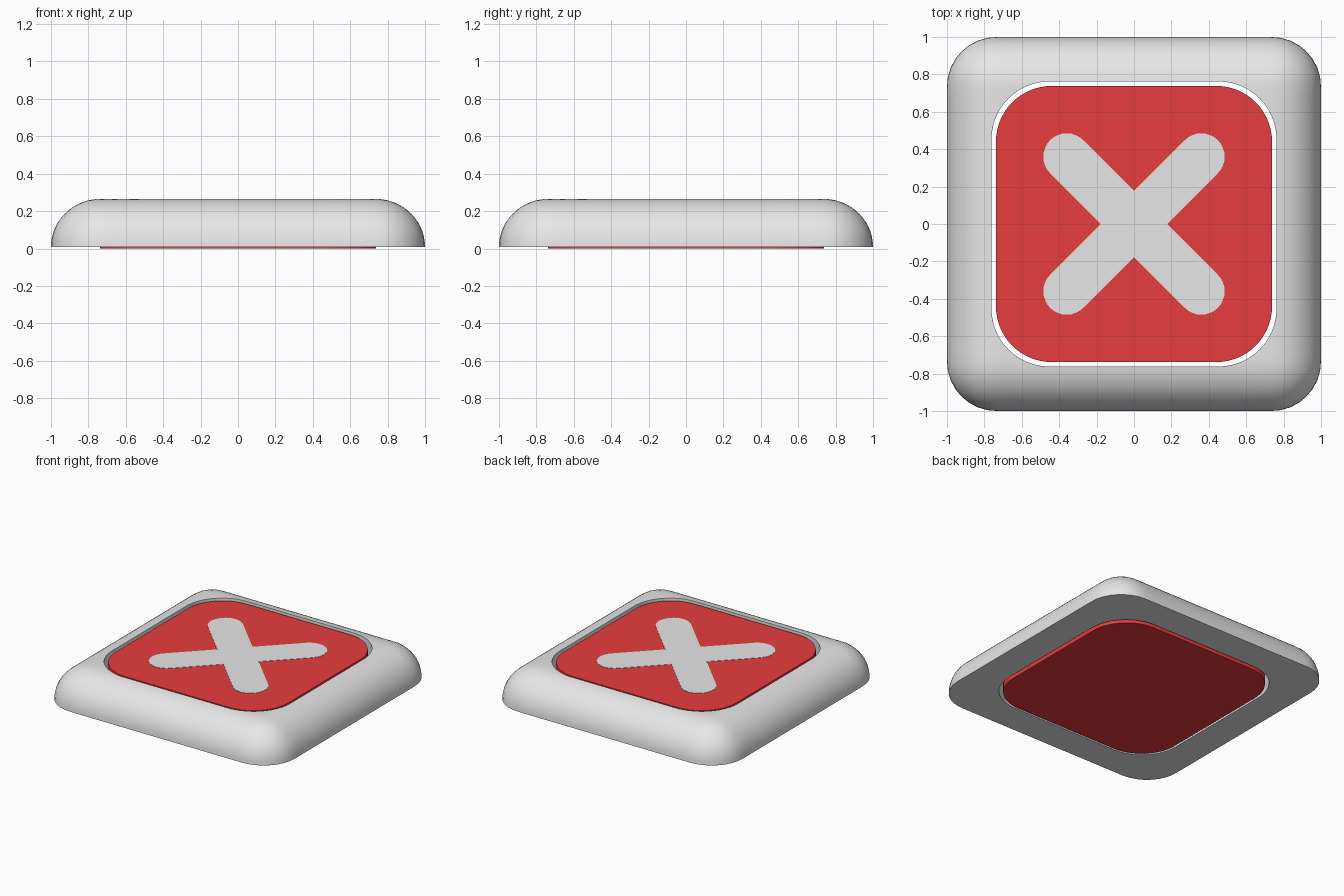
import bpy, bmesh, math

if "Cube" in bpy.data.objects:
    bpy.data.objects.remove(bpy.data.objects["Cube"])

H, Z0 = 0.265, 0.008          # frame top and underside heights
R = 0.265                     # big edge rounding


def material(name, rgb):
    m = bpy.data.materials.new(name)
    m.diffuse_color = (*rgb, 1.0)
    m.use_nodes = True
    m.node_tree.nodes["Principled BSDF"].inputs["Base Color"].default_value = m.diffuse_color
    return m


grey = material("light grey", (0.8, 0.8, 0.8))
red = material("signal red", (0.8, 0.045, 0.047))


def make_object(name, bm, mat, smooth):
    bmesh.ops.recalc_face_normals(bm, faces=bm.faces)
    me = bpy.data.meshes.new(name)
    bm.to_mesh(me)
    bm.free()
    me.materials.append(mat)
    ob = bpy.data.objects.new(name, me)
    bpy.context.collection.objects.link(ob)
    bpy.ops.object.select_all(action='DESELECT')
    ob.select_set(True)
    bpy.context.view_layer.objects.active = ob
    bpy.ops.object.shade_smooth_by_angle(angle=math.radians(smooth))
    return ob


def core_distance(x, y, core):
    return math.hypot(max(abs(x) - core, 0), max(abs(y) - core, 0))


def ray_length(a, half, radius):
    # distance from the centre to a rounded square along angle a
    lo, hi = 0.0, 2.0
    for _ in range(40):
        t = (lo + hi) / 2
        if core_distance(t * math.cos(a), t * math.sin(a), half - radius) < radius:
            lo = t
        else:
            hi = t
    return lo


def prism(name, points, z0, z1, mat):
    bm = bmesh.new()
    face = bm.faces.new([bm.verts.new((x, y, z0)) for x, y in points])
    ext = bmesh.ops.extrude_face_region(bm, geom=[face])
    for v in ext['geom']:
        if isinstance(v, bmesh.types.BMVert):
            v.co.z = z1
    return make_object(name, bm, mat, 30)


# Frame: domed square ring, lofted outward along rays from the opening
N, K = 160, 14
bm = bmesh.new()
rings = [[] for _ in range(K + 2)]
for i in range(N):
    a = 2 * math.pi * i / N
    c, s = math.cos(a), math.sin(a)
    inner, outer = ray_length(a, 0.762, 0.31), ray_length(a, 1.0, R)
    for k in range(K + 1):
        t = inner + (outer - inner) * math.sin(math.pi / 2 * k / K)
        d = min(core_distance(t * c, t * s, 1 - R) / R, 1)
        z = Z0 + (H - Z0) * math.sqrt(max(1 - d * d, 0)) if k < K else Z0
        rings[k].append(bm.verts.new((t * c, t * s, z)))
    rings[K + 1].append(bm.verts.new((inner * c, inner * s, Z0)))
for k in range(K + 2):
    r0, r1 = rings[k], rings[(k + 1) % (K + 2)]
    for i in range(N):
        j = (i + 1) % N
        bm.faces.new((r0[i], r0[j], r1[j], r1[i]))
make_object("button_frame", bm, grey, 40)

# Red centre panel with rounded corners
pts = []
for q in range(4):
    cx, cy = [(1, 1), (-1, 1), (-1, -1), (1, -1)][q]
    for i in range(17):
        a = math.pi / 2 * (q + i / 16)
        pts.append((cx * 0.44 + 0.298 * math.cos(a), cy * 0.44 + 0.298 * math.sin(a)))
prism("centre_panel", pts, 0.0, 0.257, red)

# Cross mark: four round-ended arms joined at inner notches
W, L = 0.125, 0.36 * math.sqrt(2)
pts = []
for q in range(4):
    a = math.pi / 4 + q * math.pi / 2
    for i in range(17):
        b = a - math.pi / 2 + math.pi * i / 16
        pts.append((L * math.cos(a) + W * math.cos(b), L * math.sin(a) + W * math.sin(b)))
    n = a + math.pi / 4
    pts.append((W * math.sqrt(2) * math.cos(n), W * math.sqrt(2) * math.sin(n)))
prism("cross_mark", pts, 0.2565, 0.259, grey)
